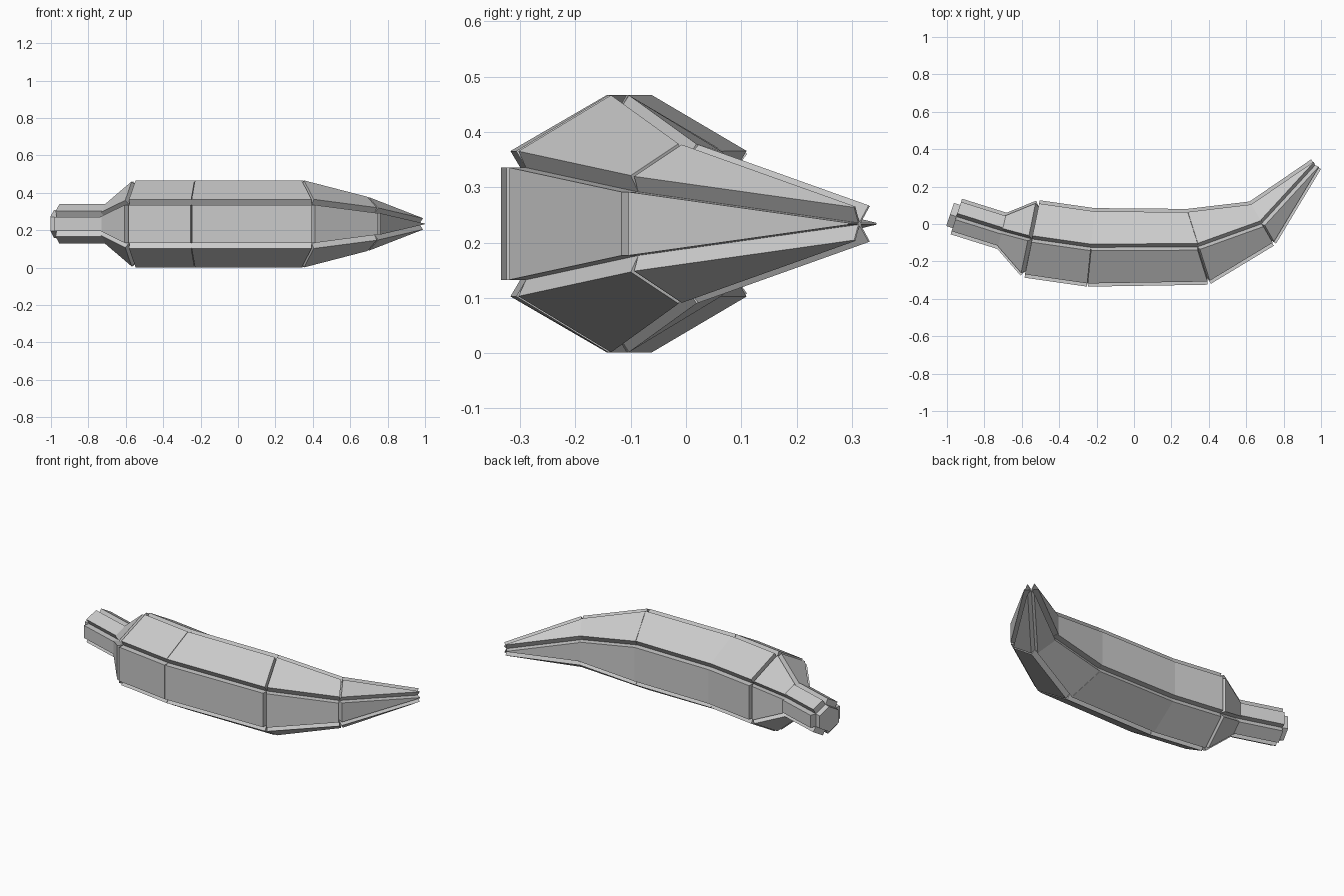
import bpy, bmesh, math
from mathutils import Vector

if "Cube" in bpy.data.objects:
    bpy.data.objects.remove(bpy.data.objects["Cube"])

MID_Z = 0.234      # height of the fruit's centre line
PANEL = 0.035      # thickness of each raised peel panel

# centre x, centre y, side direction (x, y), radius: stem end to tip
RINGS = [
    (-0.950, 0.040, (0.31, 0.95), 0.075),
    (-0.695, -0.040, (0.24, 0.97), 0.075),
    (-0.545, -0.080, (0.20, 0.98), 0.203),
    (-0.230, -0.125, (0.10, 0.99), 0.203),
    (0.340, -0.122, (-0.30, 0.95), 0.203),
    (0.680, 0.000, (-0.50, 0.87), 0.115),
    (0.968, 0.314, (-0.60, 0.80), 0.003),
]

bm = bmesh.new()

# hexagonal core swept along the bend
loops = []
for x, y, side, r in RINGS:
    s = Vector((side[0], side[1], 0)).normalized()
    loop = []
    for k in range(6):
        a = math.radians(30 + 60 * k)
        p = Vector((x, y, MID_Z)) + s * r * math.cos(a)
        p.z += r * math.sin(a)
        loop.append(bm.verts.new(p))
    loops.append(loop)

panels = []
for a, b in zip(loops, loops[1:]):
    for k in range(6):
        j = (k + 1) % 6
        panels.append(bm.faces.new((a[k], a[j], b[j], b[k])))
panels.append(bm.faces.new(loops[0]))
bm.faces.new(loops[-1])
bmesh.ops.recalc_face_normals(bm, faces=bm.faces)

# raise every face on its own so grooves open along the edges
raised = bmesh.ops.extrude_discrete_faces(bm, faces=panels)["faces"]
for f in raised:
    f.normal_update()
    bmesh.ops.translate(bm, verts=f.verts, vec=f.normal * PANEL)

mesh = bpy.data.meshes.new("banana")
bm.to_mesh(mesh)
bm.free()
banana = bpy.data.objects.new("banana", mesh)
bpy.context.collection.objects.link(banana)
